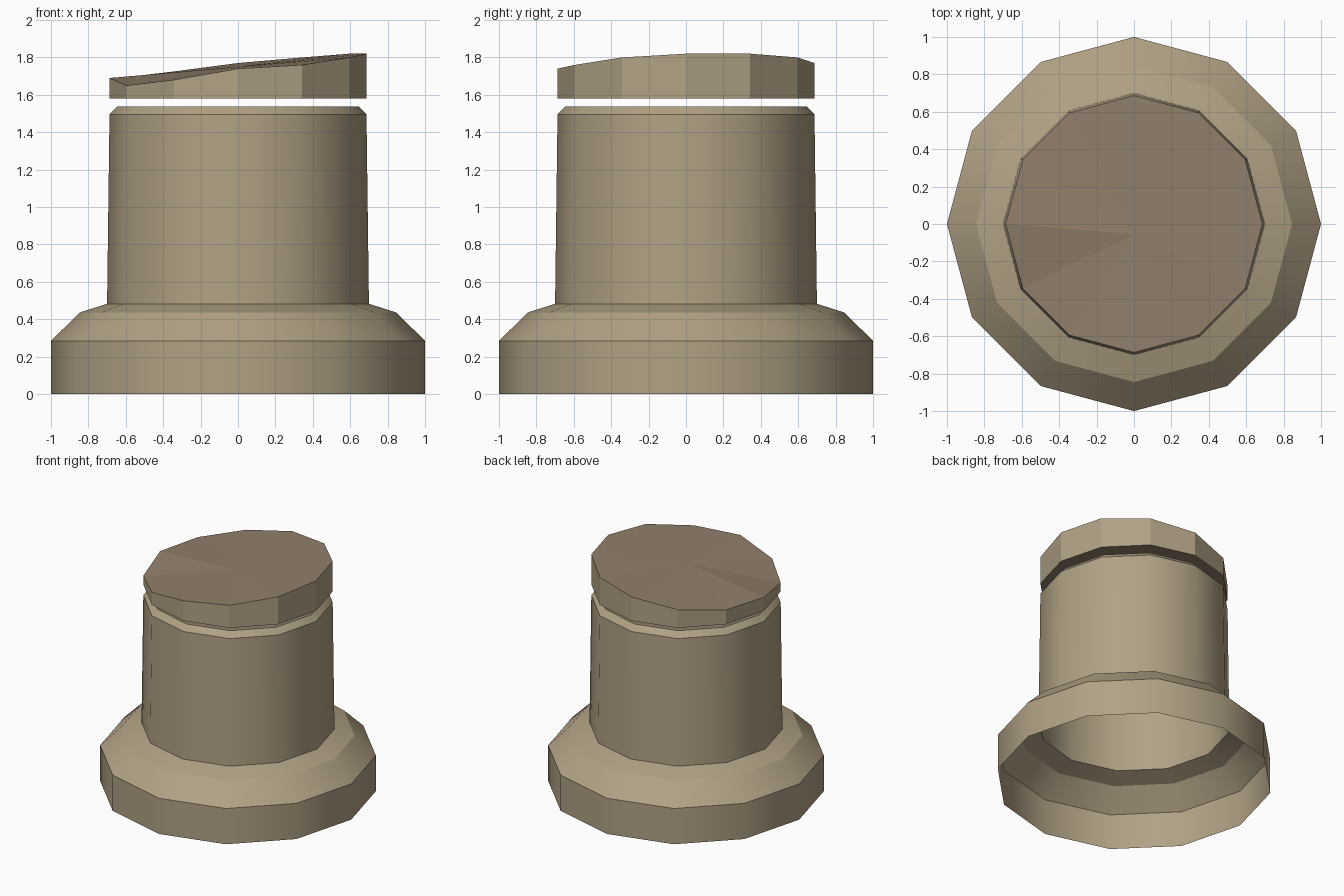
import bpy, bmesh
from math import cos, sin, radians

if "Cube" in bpy.data.objects:
    bpy.data.objects.remove(bpy.data.objects["Cube"])

SIDES = 12


def material(name, rgb):
    m = bpy.data.materials.new(name)
    m.diffuse_color = (*rgb, 1)
    m.use_nodes = True
    m.node_tree.nodes["Principled BSDF"].inputs["Base Color"].default_value = m.diffuse_color
    return m


stone = material("weathered_stone", (0.44, 0.36, 0.235))
core = material("broken_stone", (0.285, 0.215, 0.15))


def ring(bm, r, heights):
    return [bm.verts.new((r * cos(radians(30 * i)), r * sin(radians(30 * i)), h))
            for i, h in enumerate(heights)]


def bridge(bm, a, b, smooth):
    for i in range(SIDES):
        j = (i + 1) % SIDES
        f = bm.faces.new((a[i], a[j], b[j], b[i]))
        f.smooth = smooth


def finish(bm, name):
    me = bpy.data.meshes.new(name)
    bm.to_mesh(me)
    bm.free()
    me.materials.append(stone)
    me.materials.append(core)
    ob = bpy.data.objects.new(name, me)
    bpy.context.collection.objects.link(ob)
    return ob


def lathe(name, profile, closed_top=False):
    """Turn a profile into smooth 12-sided bands with crisp ring edges."""
    bm = bmesh.new()
    rings = [ring(bm, r, [z] * SIDES) for r, z in profile]
    for a, b in zip(rings, rings[1:]):
        bridge(bm, a, b, True)
    if closed_top:
        bm.faces.new(rings[-1]).material_index = 1
    for e in bm.edges:
        if abs(e.verts[0].co.z - e.verts[1].co.z) < 1e-5:
            e.smooth = False
    return finish(bm, name)


# Flared foot, open underneath
lathe("column_base", [(1.0, 0), (1.0, 0.285), (0.845, 0.437), (0.70, 0.483)])

# Tapered shaft with a chamfered top
lathe("column_shaft", [(0.70, 0.483), (0.687, 1.495), (0.645, 1.538)], True)

# Broken upper drum with an uneven fractured top
rim = [1.82, 1.82, 1.80, 1.77, 1.725, 1.695, 1.69, 1.65, 1.68, 1.74, 1.76, 1.80]
bm = bmesh.new()
low = ring(bm, 0.687, [1.58] * SIDES)
top = ring(bm, 0.687, rim)
bridge(bm, low, top, False)
bm.faces.new(low[::-1]).material_index = 1
centre = bm.verts.new((0, -0.055, 1.75))
for i in range(SIDES):
    f = bm.faces.new((top[i], top[(i + 1) % SIDES], centre))
    f.material_index = 1
finish(bm, "broken_drum")
